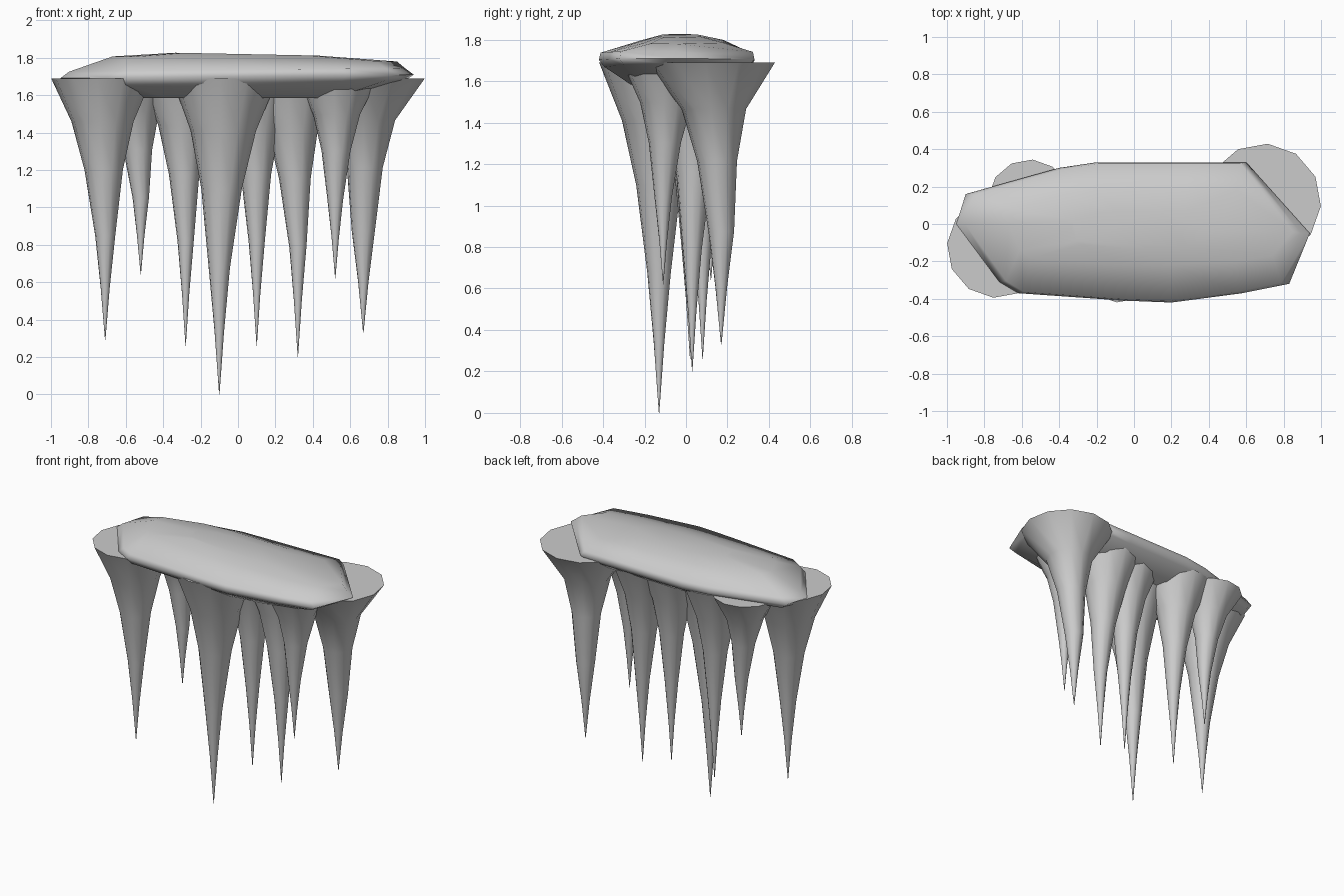
import bpy, bmesh, math

if "Cube" in bpy.data.objects:
    bpy.data.objects.remove(bpy.data.objects["Cube"])


def loft(name, rings, angle=50):
    """Skin a list of equal-length point rings and cap both ends."""
    bm = bmesh.new()
    loops = [[bm.verts.new(p) for p in ring] for ring in rings]
    n = len(loops[0])
    for a, b in zip(loops, loops[1:]):
        for i in range(n):
            j = (i + 1) % n
            bm.faces.new((a[i], a[j], b[j], b[i]))
    bm.faces.new(loops[0])
    bm.faces.new(loops[-1])
    bmesh.ops.recalc_face_normals(bm, faces=bm.faces)
    me = bpy.data.meshes.new(name)
    bm.to_mesh(me)
    bm.free()
    ob = bpy.data.objects.new(name, me)
    bpy.context.collection.objects.link(ob)
    bpy.context.view_layer.objects.active = ob
    ob.select_set(True)
    bpy.ops.object.shade_smooth_by_angle(angle=math.radians(angle))
    ob.select_set(False)


# Flared spike profile: (distance down from top 0-1, radius ratio)
PROFILE = [(0, 1), (0.165, 0.6), (0.35, 0.37), (0.6, 0.2), (0.8, 0.09), (1, 0.004)]


def spike(name, top, radius, tip, neck=1, sides=12):
    rings = []
    for t, k in PROFILE:
        if 0 < t < 0.5:
            k *= neck
        s = min(1, t * 1.7)  # the axis drifts to the tip position early
        cx, cy = (top[i] + (tip[i] - top[i]) * s for i in (0, 1))
        z = top[2] + (tip[2] - top[2]) * t
        rings.append([(cx + radius * k * math.cos(math.tau * i / sides - 0.08),
                       cy + radius * k * math.sin(math.tau * i / sides - 0.08), z)
                      for i in range(sides)])
    loft(name, rings)


# Hanging spikes: top centre, top radius, tip, neck thickness
SPIKES = [
    ((-0.73, -0.125, 1.69), 0.27, (-0.71, -0.13, 0.29), 1.03),
    ((-0.56, 0.125, 1.67), 0.22, (-0.52, 0.12, 0.64), 0.95),
    ((-0.30, 0.09, 1.67), 0.22, (-0.28, 0.08, 0.26), 1.0),
    ((-0.07, -0.135, 1.69), 0.285, (-0.10, -0.13, 0.0), 1.03),
    ((0.09, 0.03, 1.67), 0.22, (0.10, 0.02, 0.26), 1.0),
    ((0.28, 0.05, 1.67), 0.23, (0.32, 0.03, 0.20), 1.0),
    ((0.53, -0.09, 1.67), 0.21, (0.52, -0.11, 0.62), 1.0),
    ((0.69, 0.12, 1.69), 0.31, (0.67, 0.17, 0.33), 0.84),
]
for n, (top, r, tip, neck) in enumerate(SPIKES, 1):
    spike(f"hanging_spike_{n}", top, r, tip, neck)

# Rock slab: outline at the rim and the inset outline of its crown
RIM = [(-0.95, 0.0), (-0.90, 0.16), (-0.40, 0.30), (-0.20, 0.33), (0.30, 0.33), (0.60, 0.33),
       (0.94, -0.05), (0.83, -0.32), (0.58, -0.37), (0.20, -0.42), (-0.05, -0.41),
       (-0.62, -0.37), (-0.72, -0.31)]
CROWN = [(-0.67, 0.0), (-0.65, 0.08), (-0.38, 0.16), (-0.20, 0.18), (0.28, 0.18), (0.55, 0.18),
         (0.85, -0.04), (0.74, -0.17), (0.54, -0.20), (0.20, -0.22), (-0.05, -0.22),
         (-0.55, -0.18), (-0.61, -0.14)]


def ring(outline, sx, sy, z, tilt=0):
    return [(x * sx, (y + 0.04) * sy - 0.04, z + tilt * x) for x, y in outline]


loft("rock_slab", [
    ring(RIM, 0.62, 0.60, 1.585),
    ring(RIM, 0.95, 0.93, 1.665, 0.015),
    ring(RIM, 1, 1, 1.70, 0.01),
    ring(RIM, 0.95, 0.98, 1.735, 0.01),
    ring(CROWN, 1, 1, 1.795, -0.018),
    ring(CROWN, 0.5, 0.5, 1.82, -0.01),
], 80)
